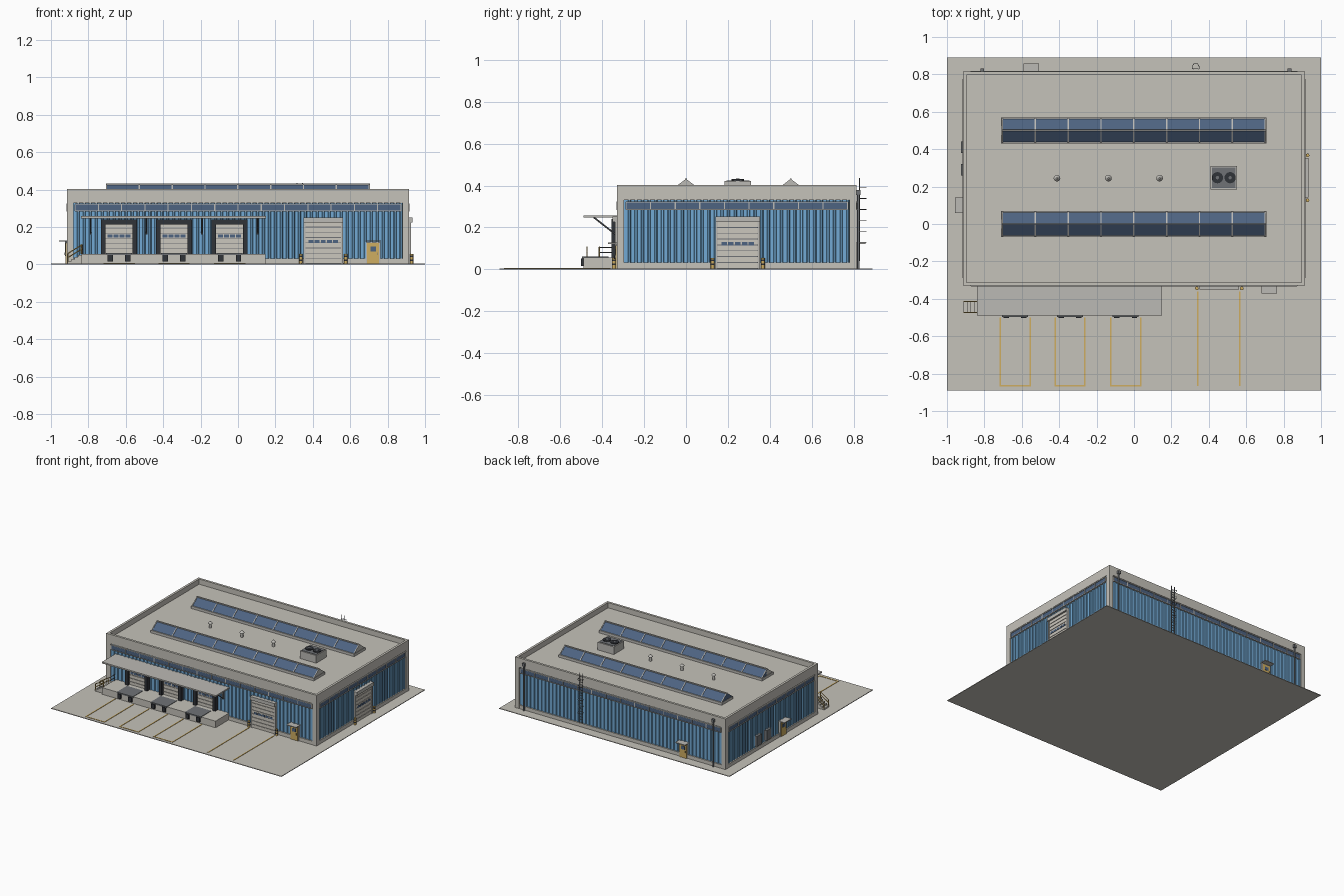
import bpy, bmesh, math
from mathutils import Matrix, Vector

if "Cube" in bpy.data.objects:
    bpy.data.objects.remove(bpy.data.objects["Cube"])

COLOURS = {
    "concrete": (0.56, 0.54, 0.49), "wall_blue": (0.17, 0.40, 0.66), "glass_navy": (0.075, 0.125, 0.22),
    "door_grey": (0.60, 0.57, 0.51), "ochre": (0.62, 0.42, 0.12), "dark_rubber": (0.03, 0.033, 0.04),
    "steel": (0.16, 0.17, 0.18), "trim": (0.50, 0.49, 0.46)}
MATS = {}
for n, c in COLOURS.items():
    MATS[n] = bpy.data.materials.new(n)
    MATS[n].diffuse_color = (*c, 1)
parts = {}   # (name, material) -> bmesh, all pieces of one part share an object
I = Matrix()


def get(name, mat):
    return parts.setdefault((name, mat), bmesh.new())


def box(name, mat, x0, x1, y0, y1, z0, z1, M=I):
    T = Matrix.Translation(((x0 + x1) / 2, (y0 + y1) / 2, (z0 + z1) / 2))
    S = Matrix.Diagonal((x1 - x0, y1 - y0, z1 - z0, 1))
    bmesh.ops.create_cube(get(name, mat), size=1, matrix=M @ T @ S)


def rod(name, mat, p, q, r, r2=None, sides=12, M=I):
    p, q = M @ Vector(p), M @ Vector(q)
    R = (q - p).to_track_quat('Z', 'Y').to_matrix().to_4x4()
    bmesh.ops.create_cone(get(name, mat), cap_ends=True, segments=sides, radius1=r,
                          radius2=r if r2 is None else r2, depth=(q - p).length,
                          matrix=Matrix.Translation((p + q) / 2) @ R)


def extrude(name, mat, profile, vec, M=I):
    bm = get(name, mat)
    f = bm.faces.new([bm.verts.new(M @ Vector(p)) for p in profile])
    new = bmesh.ops.extrude_face_region(bm, geom=[f])["geom"]
    off = M.to_3x3() @ Vector(vec)
    for v in new:
        if isinstance(v, bmesh.types.BMVert):
            v.co += off


# wall frames: local x runs along the wall, local -y points outward
HX, Y0, Y1, H, ROOF = 0.914, -0.33, 0.815, 0.403, 0.362
YC, HY = (Y0 + Y1) / 2, (Y1 - Y0) / 2


def frame(x, y, deg):
    return Matrix.Translation((x, y, 0)) @ Matrix.Rotation(math.radians(deg), 4, 'Z')


FRONT, RIGHT = frame(0, Y0, 0), frame(HX, YC, 90)
BACK, LEFT = frame(0, Y1, 180), frame(-HX, YC, -90)

# yard and building core
box("yard_slab", "concrete", -1, 1, -0.89, 0.89, 0, 0.005)
box("building_core", "concrete", -HX + .017, HX - .017, Y0 + .017, Y1 - .017, 0.005, ROOF)
for sx in (-1, 1):
    for y in (Y0, Y1 - .035):
        box("corner_pillars", "concrete", *sorted((sx * HX, sx * (HX - .035))), y, y + .035, 0.005, .33)

# four walls: plinth, parapet, ribbed cladding, window ribbon
for M, half, trim in ((FRONT, HX, 0), (BACK, HX, 0), (RIGHT, HY, .018), (LEFT, HY, .018)):
    box("parapet", "concrete", -half + trim, half - trim, 0, .018, .33, H, M)
    w = half - .035
    box("plinth", "concrete", -w, w, .001, .018, .005, .033, M)
    n = round(2 * w / .032)
    p = 2 * w / n
    prof = [(w, .018, .033), (-w, .018, .033)]
    for i in range(n):
        x = -w + i * p
        prof += [(x, .012, .033), (x + p * .55, .012, .033), (x + p * .65, .005, .033), (x + p * .9, .005, .033)]
    prof.append((w, .012, .033))
    extrude("ribbed_cladding", "wall_blue", prof, (0, 0, .297), M)
    w -= .008
    box("window_ribbon_glass", "glass_navy", -w, w, .001, .014, .288, .322, M)
    for z in (.284, .32):
        box("window_ribbon_frame", "trim", -w, w, -.003, .014, z, z + .005, M)
    k = round(2 * w / .123)
    for i in range(k + 1):
        x = -w + 2 * w * i / k
        box("window_ribbon_frame", "trim", x - .003, x + .003, -.002, .014, .286, .322, M)


def shutter(name, M, u, w, z0, z1, pitch, win_z, wins):
    # slatted door with a row of small windows
    box(name + "_gaps", "steel", u - w / 2, u + w / 2, -.002, .014, z0, z1, M)
    n = round((z1 - z0) / pitch)
    h = (z1 - z0) / n
    for i in range(n):
        box(name, "door_grey", u - w / 2, u + w / 2, -.006, .01, z0 + i * h + .002, z0 + (i + 1) * h - .002, M)
    s = w * .86 / wins
    for i in range(wins):
        c = u + (i - (wins - 1) / 2) * s
        box(name + "_windows", "glass_navy", c - s * .4, c + s * .4, -.008, 0, win_z - .008, win_z + .008, M)


def personnel_door(M, u):
    box("personnel_door_frame", "trim", u - .038, u + .038, -.003, .014, .005, .12, M)
    box("personnel_door", "ochre", u - .032, u + .032, -.007, .01, .005, .114, M)
    box("personnel_door_window", "glass_navy", u - .015, u + .015, -.009, 0, .07, .097, M)
    rod("door_handle", "steel", (u + .022, -.012, .05), (u + .022, -.012, .065), .002, M=M)
    box("door_hood", "trim", u - .042, u + .042, -.042, .012, .122, .128, M)


def drive_in_door(M, u):
    shutter("drive_in_door", M, u, .19, .005, .228, .028, .123, 5)
    for s in (-1, 1):
        x = u + s * .1
        box("drive_in_frame", "trim", x - .006, x + .006, -.01, .014, .005, .25, M)
        b = u + s * .12
        rod("bollards", "ochre", (b, -.014, .005), (b, -.014, .055), .009, M=M)
        for z in (.02, .04):
            rod("bollard_bands", "dark_rubber", (b, -.014, z), (b, -.014, z + .008), .0096, M=M)
    box("drive_in_drum_box", "trim", u - .106, u + .106, -.02, .014, .225, .252, M)


drive_in_door(FRONT, .456)
drive_in_door(RIGHT, .247 - YC)
personnel_door(FRONT, .723)
personnel_door(BACK, .55)
personnel_door(LEFT, YC - .10)

# loading dock
DY = -.49
box("dock_platform", "concrete", -.838, .148, DY, Y0 + .01, .005, .057)
for x in (-.636, -.342, -.045):
    shutter("dock_door", FRONT, x, .15, .057, .218, .027, .153, 4)
    for s in (-1, 1):
        c = x + s * .084
        box("dock_seal", "dark_rubber", c - .012, c + .012, -.026, .014, .057, .238, FRONT)
        b = x + s * .047
        box("dock_bumper", "dark_rubber", b - .014, b + .014, DY - .012, DY + .002, .016, .052)
        box("bay_lines", "ochre", x + s * .08 - .004, x + s * .08 + .004, -.868, -.5, .005, .0075)
    box("dock_seal", "dark_rubber", x - .096, x + .096, -.026, .014, .215, .24, FRONT)
    box("dock_leveller", "steel", x - .07, x + .07, DY - .006, -.37, .05, .0605)
    box("bay_lines", "ochre", x - .08, x + .08, -.868, -.86, .005, .0075)
for x in (.342, .566):
    box("bay_lines", "ochre", x - .004, x + .004, -.865, -.36, .005, .0075)

# canopy over the dock, with brackets
box("dock_canopy", "trim", -.84, .15, DY, Y0 + .012, .247, .258)
for x in (-.787, -.49, -.193, .105):
    box("canopy_bracket", "steel", x - .005, x + .005, Y0 - .01, Y0 + .012, .16, .25)
    rod("canopy_bracket", "steel", (x, Y0 - .004, .165), (x, -.44, .248), .004, sides=8)

# dock stairs and handrails
for i in range(4):
    x = -.912 + i * .0185
    box("dock_stairs", "concrete", x, -.838, -.475, -.412, .005, .005 + (i + 1) * .0115)
for y in (-.473, -.414):
    for x, z in ((-.908, .01), (-.838, .057)):
        rod("stair_rail", "ochre", (x, y, z), (x, y, z + .05), .003, sides=8)
    for h in (.028, .05):
        rod("stair_rail", "ochre", (-.908, y, .01 + h), (-.832, y, .057 + h), .003, sides=8)
for h in (.08, .105):
    rod("dock_end_rail", "steel", (-.832, -.414, h), (-.832, -.34, h), .0025, sides=8)
rod("dock_end_rail", "steel", (-.832, -.342, .057), (-.832, -.342, .105), .0025, sides=8)

# gabled roof skylights
for y in (0, .5):
    x0, x1, hw, zb, zt = -.707, .705, .062, .382, .43
    box("skylight_curb", "trim", x0 - .003, x1 + .003, y - .07, y + .07, ROOF, zb)
    extrude("skylight_glass", "glass_navy", [(x0, y - hw, zb), (x0, y + hw, zb), (x0, y, zt - .002)], (x1 - x0, 0, 0))
    for i in range(9):
        x = x0 + (x1 - x0 - .007) * i / 8
        extrude("skylight_bars", "trim",
                [(x, y - hw - .004, zb), (x, y + hw + .004, zb), (x, y, zt + .002)], (.007, 0, 0))
    box("skylight_bars", "trim", x0, x1, y - .004, y + .004, zt - .006, zt + .003)

# roof vents and cooling unit
for x in (-.412, -.137, .137):
    rod("roof_vent", "trim", (x, .245, ROOF), (x, .245, .398), .01)
    rod("roof_vent", "trim", (x, .245, .396), (x, .245, .412), .018, .004)
box("cooling_unit", "trim", .41, .55, .185, .31, ROOF, .422)
box("cooling_unit_top", "steel", .418, .542, .193, .302, .42, .425)
for x in (.446, .514):
    rod("cooling_fan", "dark_rubber", (x, .2475, .42), (x, .2475, .431), .03, sides=24)
    rod("cooling_fan_hub", "steel", (x, .2475, .42), (x, .2475, .433), .009)

# back wall ladder with cage, and downpipes
LX = .33
for s in (-1, 1):
    rod("roof_ladder", "steel", (LX + s * .014, Y1 + .014, .04), (LX + s * .014, Y1 + .014, .435), .0025, sides=8)
for i in range(18):
    z = .05 + i * .021
    rod("roof_ladder", "steel", (LX - .014, Y1 + .014, z), (LX + .014, Y1 + .014, z), .0018, sides=6)
for i in range(6):
    z = .13 + i * .052
    pts = [(LX + .02 * math.cos(a), Y1 + .014 + .032 * math.sin(a), z) for a in [math.pi * k / 6 for k in range(7)]]
    for a, b in zip(pts, pts[1:]):
        rod("ladder_cage", "steel", a, b, .0016, sides=6)
for x in (-.812, .832):
    rod("downpipe", "steel", (x, Y1 + .008, .005), (x, Y1 + .008, .37), .006)
    box("downpipe_hopper", "steel", x - .01, x + .01, Y1 - .002, Y1 + .017, .355, .378)

# service cabinets on the left wall
for y in (.41, .29):
    box("service_cabinet", "steel", YC - y - .03, YC - y + .03, -.012, .014, .045, .125, LEFT)

# turn every collected part into an object
for (name, mat), bm in parts.items():
    bmesh.ops.recalc_face_normals(bm, faces=bm.faces[:])
    me = bpy.data.meshes.new(name)
    bm.to_mesh(me)
    bm.free()
    me.materials.append(MATS[mat])
    ob = bpy.data.objects.new(name, me)
    bpy.context.collection.objects.link(ob)
    if name in ("bollards", "roof_vent", "cooling_fan", "downpipe"):
        bpy.ops.object.select_all(action='DESELECT')
        ob.select_set(True)
        bpy.context.view_layer.objects.active = ob
        bpy.ops.object.shade_smooth_by_angle(angle=math.radians(35))

for m in bpy.data.materials:
    if m.users and not m.is_grease_pencil:
        m.use_nodes = True
        m.node_tree.nodes["Principled BSDF"].inputs["Base Color"].default_value = m.diffuse_color
